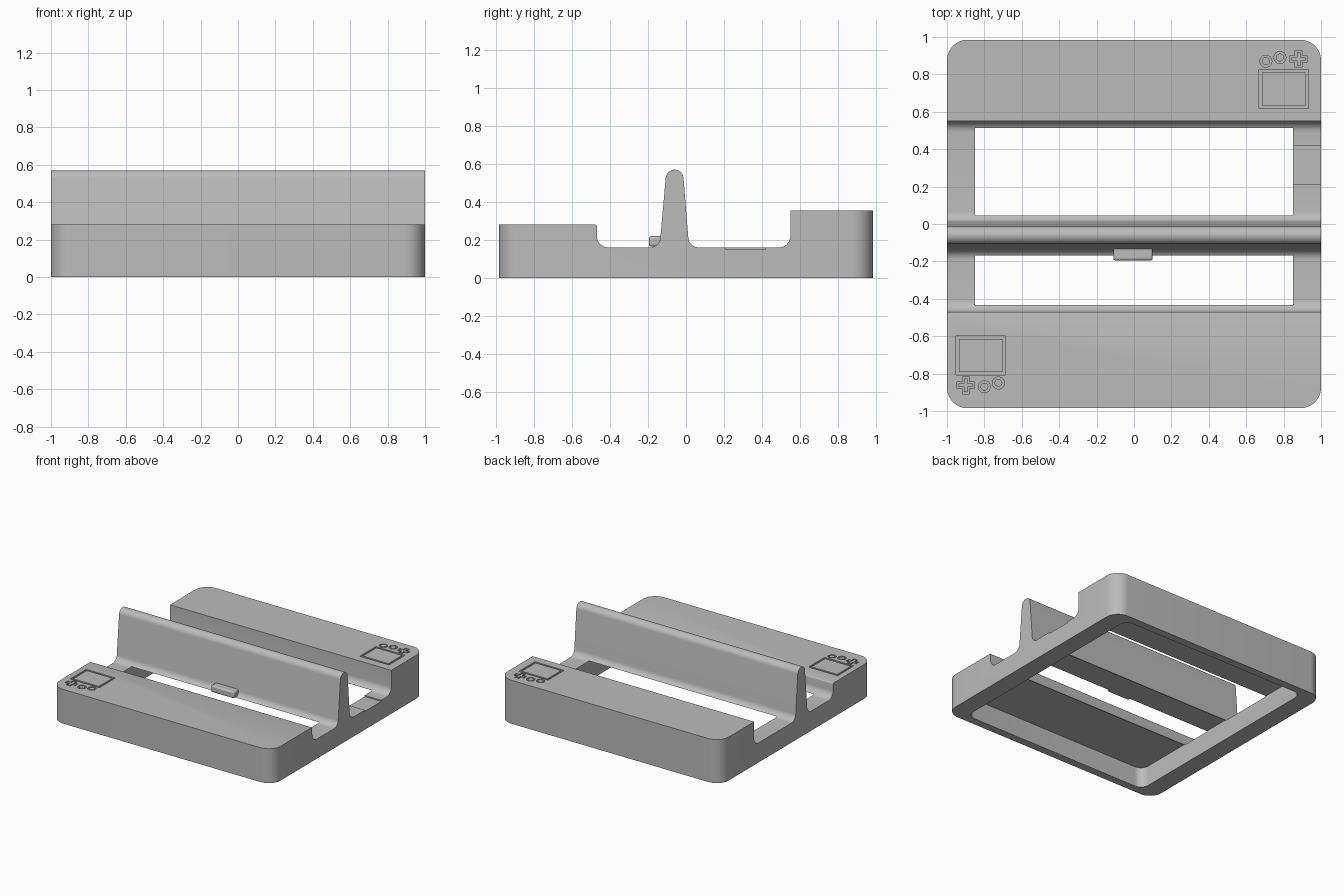
import bpy, bmesh, math
from mathutils import Vector

cube = bpy.data.objects.get("Cube")
if cube:
    bpy.data.objects.remove(cube, do_unlink=True)

grey = bpy.data.materials.new("light grey plastic")
grey.use_nodes = True
grey.diffuse_color = (0.5, 0.5, 0.5, 1)
grey.node_tree.nodes["Principled BSDF"].inputs["Base Color"].default_value = (0.5, 0.5, 0.5, 1)


def finish(name, bm):
    bmesh.ops.recalc_face_normals(bm, faces=bm.faces)
    mesh = bpy.data.meshes.new(name)
    bm.to_mesh(mesh)
    bm.free()
    mesh.materials.append(grey)
    obj = bpy.data.objects.new(name, mesh)
    bpy.context.collection.objects.link(obj)
    return obj


def activate(obj):
    bpy.ops.object.select_all(action='DESELECT')
    obj.select_set(True)
    bpy.context.view_layer.objects.active = obj


def arc(cy, cz, r, start, end, steps=8):
    angles = [math.radians(start + (end - start) * i / steps) for i in range(steps + 1)]
    return [(cy + r * math.cos(a), cz + r * math.sin(a)) for a in angles]


def extrude_profile(bm, points, x0, x1):
    face = bm.faces.new([bm.verts.new((x0, y, z)) for y, z in points])
    out = bmesh.ops.extrude_face_region(bm, geom=[face])
    verts = [g for g in out["geom"] if isinstance(g, bmesh.types.BMVert)]
    bmesh.ops.translate(bm, verts=verts, vec=(x1 - x0, 0, 0))


def round_corners(bm, radius, min_y):
    """Round the upright edges lying further out than min_y."""
    edges = [e for e in bm.edges
             if (e.verts[0].co - e.verts[1].co).xy.length < 1e-5
             and abs(e.verts[0].co.y) > min_y]
    bmesh.ops.bevel(bm, geom=edges, offset=radius, segments=10, profile=0.5, affect='EDGES')


def box(name, x, y, z, radius=0):
    bm = bmesh.new()
    extrude_profile(bm, [(y[0], z[0]), (y[1], z[0]), (y[1], z[1]), (y[0], z[1])], *x)
    if radius:
        round_corners(bm, radius, 0)
    return finish(name, bm)


def cut(target, cutter):
    cutter.hide_render = True
    mod = target.modifiers.new("cut", 'BOOLEAN')
    mod.operation = 'DIFFERENCE'
    mod.solver = 'EXACT'
    mod.object = cutter
    activate(target)
    bpy.ops.object.modifier_apply(modifier=mod.name)
    bpy.data.objects.remove(cutter, do_unlink=True)


# Body: one side profile with low front block, upright fin and tall back block
D = 0.985
profile = [(-D, 0), (D, 0), (D, 0.355), (0.55, 0.355)]
profile += arc(0.49, 0.22, 0.06, 0, -90)
profile += arc(0.067, 0.215, 0.055, -90, -175)
profile += arc(-0.06, 0.523, 0.047, 5, 175, 14)
profile += arc(-0.19, 0.215, 0.055, -5, -90)
profile += arc(-0.41, 0.22, 0.06, -90, -180)
profile += arc(-0.478, 0.272, 0.008, 0, 90, 3)
profile += [(-D, 0.28)]
bm = bmesh.new()
extrude_profile(bm, profile, -1, 1)
round_corners(bm, 0.11, 0.9)
body = finish("stand_body", bm)

# Hollow underside, which also opens the two channel windows
cut(body, box("hollow_cutter", (-0.85, 0.85), (-0.92, 0.92), (-0.1, 0.165), 0.07))

# Shallow notch in the left rail
cut(body, box("notch_cutter", (0.8, 1.1), (0.21, 0.42), (0.15, 0.3)))


# Engraved frame, rings and plus signs on both blocks
def groove(bm, center, z, outer, inner):
    rows = []
    for loop, h in ((outer, -0.01), (outer, 0.03), (inner, 0.03), (inner, -0.01)):
        rows.append([bm.verts.new((center.x + p[0], center.y + p[1], z + h)) for p in loop])
    n = len(outer)
    for k in range(4):
        a, b = rows[k], rows[(k + 1) % 4]
        for i in range(n):
            j = (i + 1) % n
            bm.faces.new((a[i], a[j], b[j], b[i]))


def rectangle(w, h):
    return [(-w, -h), (w, -h), (w, h), (-w, h)]


def plus(a, s):
    return [(-a, -s), (a, -s), (a, -a), (s, -a), (s, a), (a, a),
            (a, s), (-a, s), (-a, a), (-s, a), (-s, -a), (-a, -a)]


def engraving(name, z, place):
    bm = bmesh.new()
    groove(bm, place(0.8, 0.722), z, rectangle(0.132, 0.104), rectangle(0.116, 0.088))
    for x, y in ((0.705, 0.87), (0.78, 0.89)):
        groove(bm, place(x, y), z, arc(0, 0, 0.032, 0, 345, 23), arc(0, 0, 0.021, 0, 345, 23))
    groove(bm, place(0.88, 0.882), z, plus(0.018, 0.046), plus(0.009, 0.037))
    return finish(name, bm)


cut(body, engraving("back_engraving", 0.355, lambda x, y: Vector((x, y))))
cut(body, engraving("front_engraving", 0.28, lambda x, y: Vector((-0.02 - x, 0.02 - y))))

# Small locating tab at the foot of the fin
tab = box("locating_tab", (-0.11, 0.1), (-0.195, -0.125), (0.165, 0.22))
bevel = tab.modifiers.new("rounding", 'BEVEL')
bevel.width = 0.012
bevel.segments = 3

for obj in (body, tab):
    activate(obj)
    bpy.ops.object.shade_smooth_by_angle(angle=math.radians(30))
